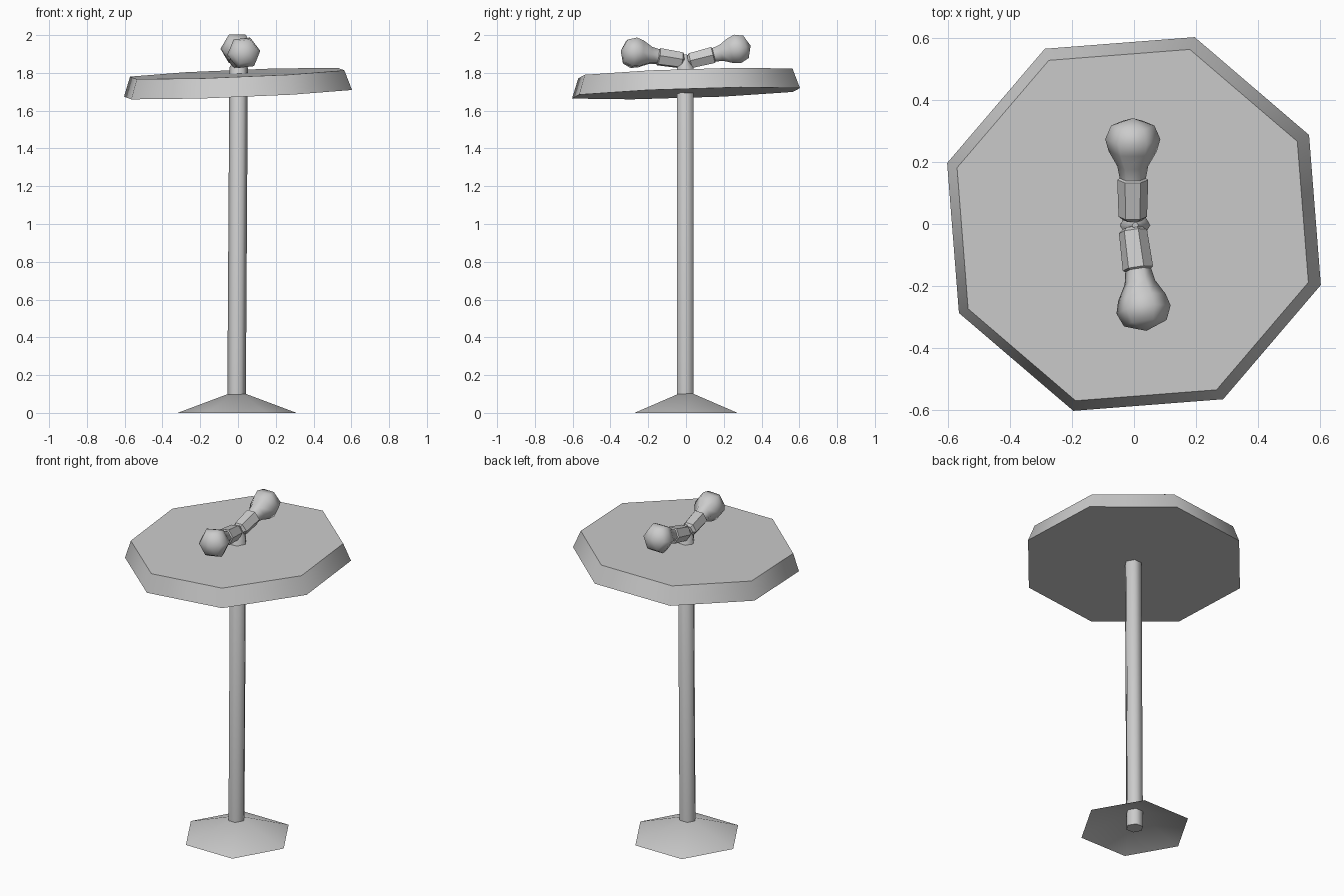
import bpy, math
from mathutils import Vector, Matrix

cube = bpy.data.objects.get("Cube")
if cube:
    bpy.data.objects.remove(cube, do_unlink=True)

grey = bpy.data.materials.new("plain_grey")
grey.use_nodes = True
grey.diffuse_color = (0.6, 0.6, 0.6, 1)
grey.node_tree.nodes["Principled BSDF"].inputs["Base Color"].default_value = (0.6, 0.6, 0.6, 1)


def lathe(name, profile, sides, matrix, phase=0, cap_start=True, smooth=50):
    """Polygonal solid of revolution from (radius, height) pairs about local z."""
    verts, rings, faces = [], [], []
    for r, h in profile:
        n = sides if r > 0 else 1
        rings.append([len(verts) + i for i in range(n)])
        for i in range(n):
            a = math.radians(phase) + math.tau * i / sides
            verts.append((r * math.cos(a), r * math.sin(a), h))
    for low, high in zip(rings, rings[1:]):
        for i in range(sides):
            j = (i + 1) % sides
            if len(high) == 1:
                faces.append((low[i], low[j], high[0]))
            else:
                faces.append((low[i], low[j], high[j], high[i]))
    if cap_start:
        faces.append(rings[0][::-1])
    if len(rings[-1]) > 1:
        faces.append(rings[-1])
    mesh = bpy.data.meshes.new(name)
    mesh.from_pydata(verts, [], faces)
    mesh.materials.append(grey)
    obj = bpy.data.objects.new(name, mesh)
    bpy.context.collection.objects.link(obj)
    obj.matrix_world = matrix
    bpy.ops.object.select_all(action='DESELECT')
    obj.select_set(True)
    bpy.context.view_layer.objects.active = obj
    bpy.ops.object.shade_smooth_by_angle(angle=math.radians(smooth))
    return obj


def along(start, end):
    """Place local z along start-end, keeping local x sideways."""
    start, z = Vector(start), (Vector(end) - Vector(start)).normalized()
    x = (Vector((1, 0, 0)) - z * z.x).normalized()
    rot = Matrix((x, z.cross(x), z)).transposed().to_4x4()
    return Matrix.Translation(start) @ rot


# Open hexagonal foot
lathe("base", [(0.315, 0), (0, 0.118)], 6, Matrix.Translation((-0.005, 0, 0)),
      cap_start=False)

# Slightly leaning pole with a tapered tip
lathe("pole", [(0.049, 0), (0.049, 1.825), (0.026, 1.865), (0.01, 1.895)], 6,
      along((-0.008, -0.004, 0.003), (0.004, -0.004, 1.9)), smooth=65)

# Tilted octagonal top with a bevelled rim
lathe("table_top", [(0.635, 0), (0.597, 0.105)], 8,
      along((0, 0, 1.692), (-0.04, -0.033, 2.692)), phase=27)

# Two bulbs in faceted sockets, pointing to the back and to the front
socket = [(0.03, 0), (0.046, 0.012), (0.05, 0.135), (0.042, 0.14)]
bulb = [(0.042, 0.138), (0.05, 0.18), (0.078, 0.23), (0.089, 0.27),
        (0.07, 0.315), (0, 0.34)]
for side, start, end, turn in (
        ("back", (-0.004, 0.012, 1.862), (-0.004, 0.345, 1.945), 0),
        ("front", (-0.005, -0.012, 1.865), (0.04, -0.345, 1.917), 8)):
    place = along(start, end)
    lathe(side + "_socket", socket, 6, place, phase=turn, smooth=30)
    lathe(side + "_bulb", bulb, 6, place, phase=turn, smooth=65)
